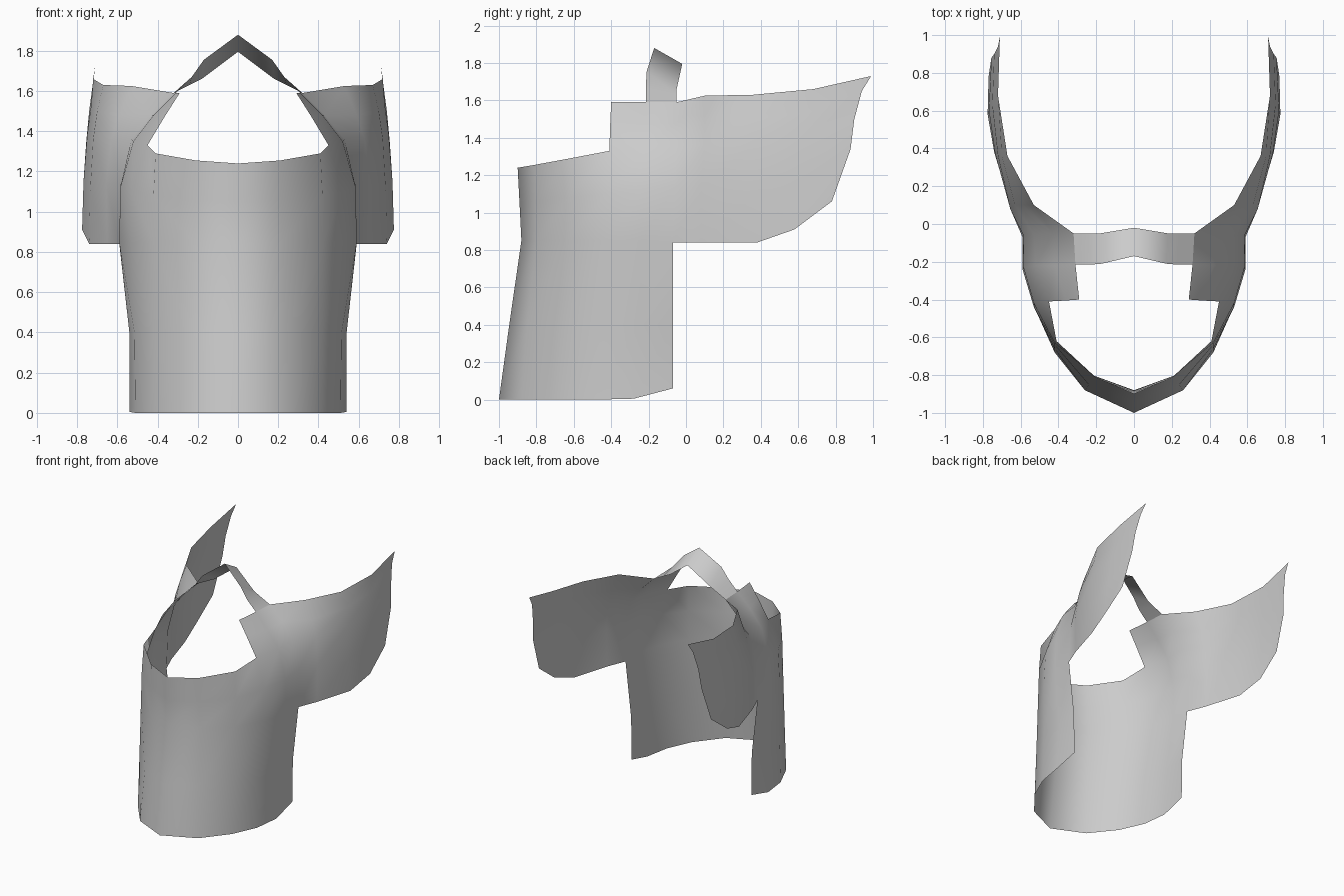
import bpy
import bmesh
import math

if "Cube" in bpy.data.objects:
    bpy.data.objects.remove(bpy.data.objects["Cube"])

steel = bpy.data.materials.new("plain grey")
steel.diffuse_color = (0.6, 0.6, 0.6, 1)
steel.use_nodes = True
steel.node_tree.nodes["Principled BSDF"].inputs["Base Color"].default_value = steel.diffuse_color


def loft(bm, rings):
    """Bridge neighbouring rings of points with quads."""
    rows = [[bm.verts.new(p) for p in ring] for ring in rings]
    for a, b in zip(rows, rows[1:]):
        for i in range(len(a) - 1):
            bm.faces.new((a[i], a[i + 1], b[i + 1], b[i]))


def make_part(name, *sheets):
    """Weld the half sheets, then mirror them across x = 0."""
    bm = bmesh.new()
    for rings in sheets:
        loft(bm, rings)
    bmesh.ops.remove_doubles(bm, verts=bm.verts, dist=0.001)
    bmesh.ops.recalc_face_normals(bm, faces=bm.faces)
    # outward means away from the centre line of the head
    if sum(f.normal.x * f.calc_area() for f in bm.faces) < 0:
        bmesh.ops.reverse_faces(bm, faces=bm.faces)
    mesh = bpy.data.meshes.new(name)
    bm.to_mesh(mesh)
    bm.free()
    mesh.materials.append(steel)
    obj = bpy.data.objects.new(name, mesh)
    bpy.context.collection.objects.link(obj)
    mirror = obj.modifiers.new("mirror", 'MIRROR')
    mirror.use_clip = True
    bpy.context.view_layer.objects.active = obj
    obj.select_set(True)
    bpy.ops.object.shade_smooth_by_angle(angle=math.radians(60))
    obj.select_set(False)


# face plate: horizontal rings from the centre front round to the back edge
bottom = [(0, -1, 0), (.26, -.88, 0), (.42, -.68, 0),
          (.51, -.48, 0), (.54, -.28, .005), (.535, -.07, .06)]
jaw = [(0, -.945, .4), (.24, -.85, .4), (.42, -.66, .4),
       (.515, -.46, .4), (.54, -.25, .4), (.54, -.07, .4)]
cheek = [(0, -.88, .85), (.22, -.80, .85), (.42, -.64, .85),
         (.53, -.44, .85), (.59, -.24, .85), (.59, -.07, .84)]
temple = [(0, -.89, 1.05), (.21, -.805, 1.06), (.42, -.63, 1.08),
          (.53, -.42, 1.1), (.585, -.23, 1.12), (.585, -.06, 1.14)]
rim = [(0, -.9, 1.24), (.21, -.81, 1.255), (.41, -.62, 1.29),
       (.45, -.41, 1.33), (.52, -.22, 1.35), (.53, -.055, 1.36)]

# brow: side flaps beside the eye opening
brow_mid = [(.36, -.405, 1.48), (.42, -.22, 1.48), (.43, -.05, 1.48)]
brow_top = [(.29, -.40, 1.59), (.31, -.215, 1.59), (.32, -.05, 1.59)]

# wing: upright columns sweeping back from the temple
wing = [
    [cheek[5], temple[5], rim[5], brow_mid[2], brow_top[2]],
    [(.65, .08, .84), (.655, .08, 1.14), (.63, .1, 1.36), (.59, .1, 1.48), (.53, .1, 1.625)],
    [(.74, .38, .84), (.735, .37, 1.1), (.72, .36, 1.36), (.70, .36, 1.5), (.67, .36, 1.63)],
    [(.775, .58, .91), (.768, .6, 1.15), (.75, .63, 1.38), (.73, .65, 1.53), (.72, .68, 1.66)],
    [(.77, .78, 1.06), (.755, .88, 1.34), (.74, .9, 1.5), (.72, .94, 1.65), (.71, .99, 1.73)],
]
make_part("mask_shell", [bottom, jaw, cheek, temple, rim],
          [rim[3:], brow_mid, brow_top], wing)

# strap: peaked band over the crown
strap_front = [(0, -.17, 1.88), (.17, -.21, 1.755), (.23, -.215, 1.67), (.31, -.215, 1.59)]
strap_back = [(0, -.02, 1.795), (.18, -.05, 1.66), (.24, -.05, 1.63), (.32, -.05, 1.59)]
make_part("crown_strap", [strap_front, strap_back])
